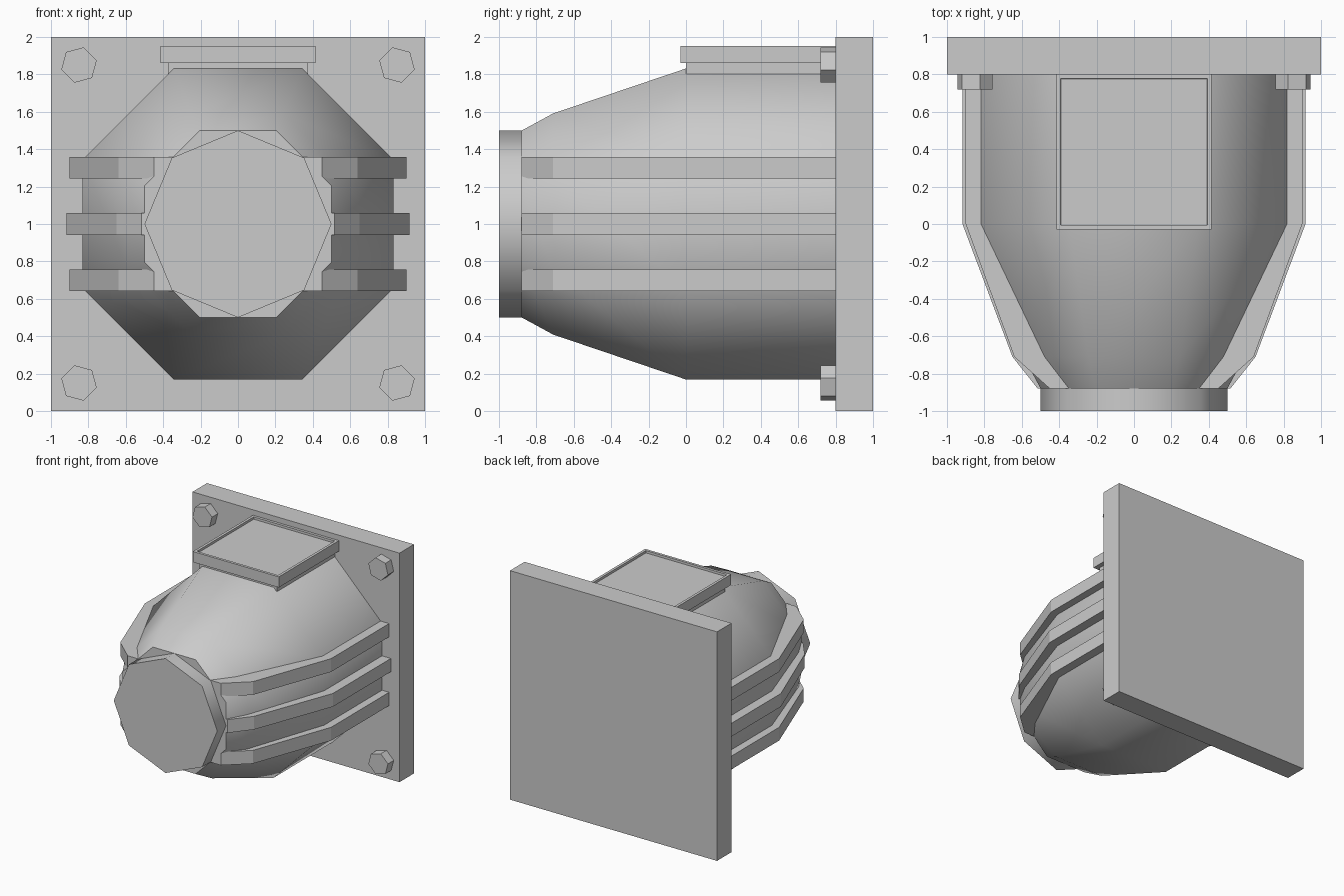
import bpy, bmesh, math

if "Cube" in bpy.data.objects:
    bpy.data.objects.remove(bpy.data.objects["Cube"])


def make(name, verts, faces, smooth=False):
    mesh = bpy.data.meshes.new(name)
    mesh.from_pydata(verts, [], faces)
    bm = bmesh.new()
    bm.from_mesh(mesh)
    bmesh.ops.recalc_face_normals(bm, faces=bm.faces)
    bm.to_mesh(mesh)
    bm.free()
    obj = bpy.data.objects.new(name, mesh)
    bpy.context.collection.objects.link(obj)
    if smooth:
        bpy.ops.object.select_all(action='DESELECT')
        obj.select_set(True)
        bpy.context.view_layer.objects.active = obj
        bpy.ops.object.shade_smooth_by_angle(angle=math.radians(50))
    return obj


def loft(name, rings, sides, phase, cx=0, cz=1, smooth=False):
    """Closed n-sided loft along y; rings are (y, radius), phase in degrees."""
    verts = []
    for y, r in rings:
        for i in range(sides):
            a = math.radians(phase) + math.tau * i / sides
            verts.append((cx + r * math.cos(a), y, cz + r * math.sin(a)))
    faces = [list(range(sides)), list(range(len(verts) - sides, len(verts)))]
    for k in range(len(rings) - 1):
        for i in range(sides):
            j = (i + 1) % sides
            faces.append((k * sides + i, k * sides + j,
                          (k + 1) * sides + j, (k + 1) * sides + i))
    return make(name, verts, faces, smooth)


def prism(name, outline, z0, z1):
    """Extrude an xy outline from z0 to z1."""
    n = len(outline)
    verts = [(x, y, z) for z in (z0, z1) for x, y in outline]
    faces = [list(range(n)), list(range(n, 2 * n))]
    faces += [(i, (i + 1) % n, n + (i + 1) % n, n + i) for i in range(n)]
    return make(name, verts, faces)


def box(name, x, y0, y1, z0, z1):
    return prism(name, [(-x, y0), (x, y0), (x, y1), (-x, y1)], z0, z1)


# Square mounting plate at the back
box("mounting_plate", 1, 0.8, 1, 0, 2)

# Tapered octagonal housing and front cap
loft("housing", [(0.8, 0.9), (0, 0.9), (-0.71, 0.64), (-0.88, 0.54)], 8, 22.5, smooth=True)
loft("front_cap", [(-0.88, 0.5), (-1, 0.5)], 8, 0, smooth=True)

# Three cooling fins on each side, following the taper
inner = [(0.33, -0.88), (0.45, -0.71), (0.79, 0), (0.79, 0.8)]
outer_fin = [(0.9, 0.8), (0.9, 0), (0.64, -0.71), (0.45, -0.88)]
middle_fin = [(0.917, 0.8), (0.917, 0), (0.65, -0.71), (0.515, -0.88)]
for label, z, edge in (("lower", 0.7, outer_fin), ("middle", 1.0, middle_fin),
                       ("upper", 1.3, outer_fin)):
    for side, s in (("left", -1), ("right", 1)):
        prism(f"{label}_{side}_fin", [(s * x, y) for x, y in edge + inner],
              z - 0.058, z + 0.058)

# Hatch neck and lid with a shallow recessed panel
box("hatch_neck", 0.375, 0, 0.8, 1.8, 1.865)
lid = box("hatch_lid", 0.415, -0.03, 0.8, 1.86, 1.953)
bm = bmesh.new()
bm.from_mesh(lid.data)
top = max(bm.faces, key=lambda f: f.calc_center_median().z)
bmesh.ops.inset_region(bm, faces=[top], thickness=0.033)
for v in top.verts:
    v.co.z -= 0.02
extruded = bm
extruded.to_mesh(lid.data)
for v in top.verts:
    v.co.z += 0.02
# Straight recess walls: second loop dropped directly below the rim
bmesh.ops.inset_region(bm, faces=[top], thickness=0.0005)
for v in top.verts:
    v.co.z -= 0.02
bm.to_mesh(lid.data)
bm.free()

# Hexagonal bolt heads, mirrored in each corner
for sx, h in ((-1, "left"), (1, "right")):
    for sz, v in ((-1, "lower"), (1, "upper")):
        phase = 15 if sx * sz < 0 else 45
        loft(f"{v}_{h}_bolt", [(0.8, 0.098), (0.72, 0.098)], 6, phase,
             sx * 0.85, 1 + sz * 0.85)
